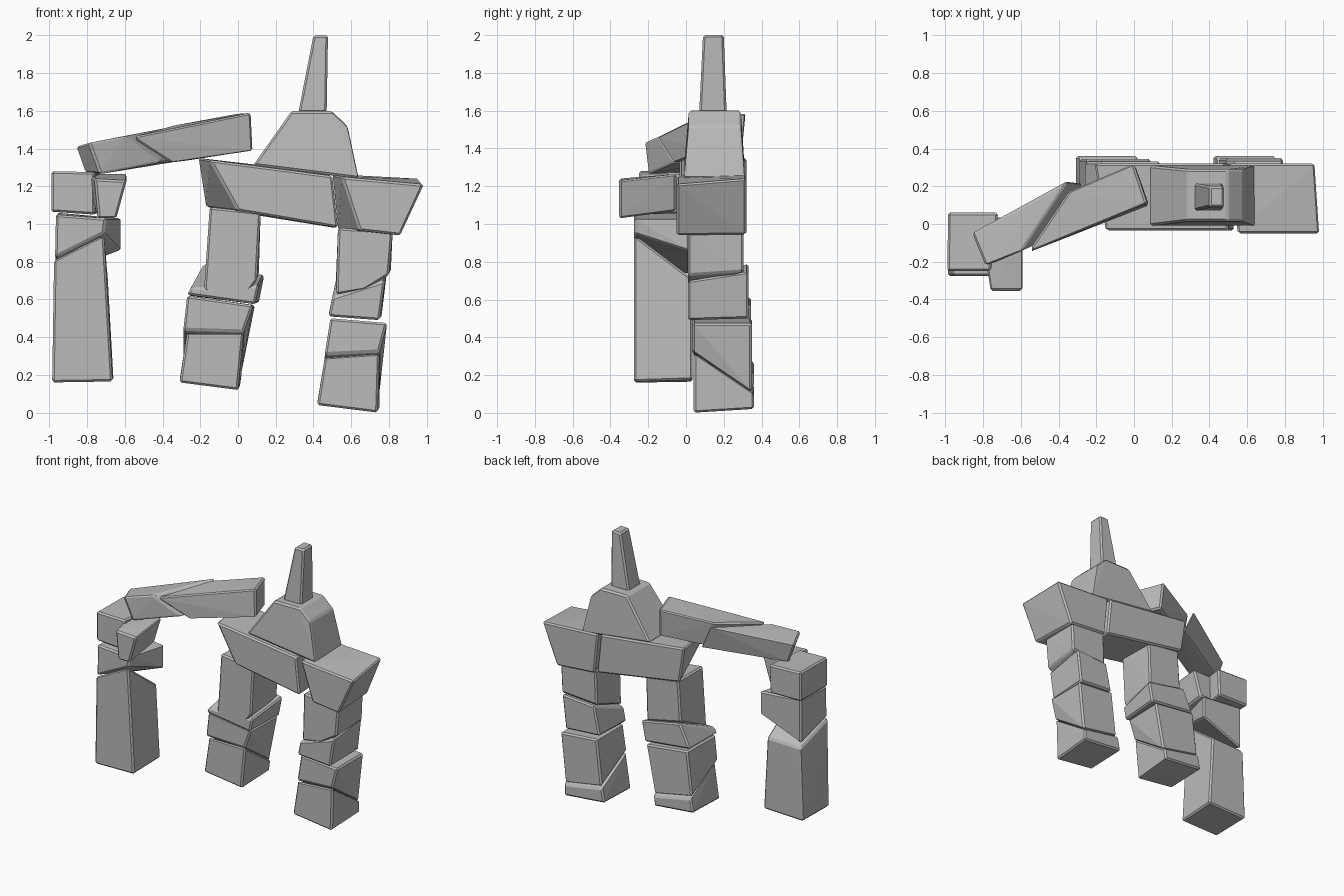
import bpy, bmesh

stone = bpy.data.materials.new("grey stone")
stone.diffuse_color = (0.5, 0.5, 0.5, 1)


def hull(name, pts, bevel=0.011):
    """Chiselled stone: convex block through the corner points, edges chamfered."""
    me = bpy.data.meshes.new(name)
    bm = bmesh.new()
    for p in pts:
        bm.verts.new(p)
    bmesh.ops.convex_hull(bm, input=bm.verts[:])
    bmesh.ops.dissolve_limit(bm, angle_limit=0.03, verts=bm.verts[:], edges=bm.edges[:])
    bmesh.ops.recalc_face_normals(bm, faces=bm.faces[:])
    bm.to_mesh(me)
    bm.free()
    me.materials.append(stone)
    ob = bpy.data.objects.new(name, me)
    bpy.context.collection.objects.link(ob)
    mod = ob.modifiers.new("chamfer", 'BEVEL')
    mod.width = bevel
    mod.segments = 1
    mod.limit_method = 'ANGLE'
    mod.angle_limit = 0.5
    return ob


def block(name, yf, yb, front, back=None):
    """Block from an (x, z) outline at the front and one at the back."""
    back = back or front
    return hull(name, [(x, yf, z) for x, z in front] + [(x, yb, z) for x, z in back])


# Left standing pillar
block("left_pillar_base", -0.275, 0.035,
      [(-0.985, 0.16), (-0.665, 0.165), (-0.71, 0.945), (-0.975, 0.81)],
      [(-0.985, 0.165), (-0.66, 0.175), (-0.69, 0.71), (-0.965, 0.70)])
block("left_pillar_neck", -0.275, 0.02,
      [(-0.97, 0.825), (-0.71, 0.955), (-0.70, 1.03), (-0.965, 1.05)],
      [(-0.96, 0.73), (-0.62, 0.86), (-0.62, 1.03), (-0.96, 1.06)])
block("left_pillar_cap", -0.25, 0.06,
      [(-0.99, 1.065), (-0.76, 1.05), (-0.76, 1.275), (-0.99, 1.28)],
      [(-0.985, 1.065), (-0.73, 1.06), (-0.72, 1.27), (-0.985, 1.28)])
block("left_pillar_bracket", -0.355, -0.05,
      [(-0.74, 1.03), (-0.645, 1.03), (-0.59, 1.23), (-0.76, 1.24)],
      [(-0.74, 1.07), (-0.65, 1.07), (-0.59, 1.265), (-0.81, 1.265)])

# Fallen beam, broken in two, bridging pillar and gate
hull("left_beam_outer", [
    (-0.86, -0.05, 1.41), (-0.79, -0.22, 1.43), (-0.60, -0.145, 1.465), (-0.35, 0.23, 1.515),
    (-0.81, -0.05, 1.27), (-0.73, -0.20, 1.265), (-0.42, -0.06, 1.325), (-0.27, 0.22, 1.34)])
hull("left_beam_inner", [
    (-0.57, -0.155, 1.46), (0.07, 0.11, 1.59), (0.0, 0.32, 1.585), (-0.35, 0.17, 1.52),
    (-0.36, -0.07, 1.325), (0.08, 0.10, 1.39), (0.01, 0.30, 1.38), (-0.28, 0.17, 1.335)])

# Gate lintel, broken in two
block("gate_lintel_left", -0.035, 0.32,
      [(0.0, 1.07), (0.53, 0.98), (0.50, 1.255), (-0.15, 1.34)],
      [(-0.17, 1.09), (0.51, 0.98), (0.48, 1.27), (-0.21, 1.35)])
block("gate_lintel_right", -0.05, 0.32,
      [(0.645, 0.965), (0.86, 0.94), (0.985, 1.21), (0.55, 1.25)],
      [(0.53, 0.97), (0.84, 0.945), (0.96, 1.24), (0.50, 1.265)])

# Roof stone and spire on the lintel
block("roof_stone", 0.0, 0.31,
      [(0.08, 1.30), (0.08, 1.325), (0.64, 1.23), (0.64, 1.26)],
      [(0.08, 1.30), (0.08, 1.325), (0.64, 1.23), (0.64, 1.26)])
roof = bpy.data.objects["roof_stone"]
bpy.data.objects.remove(roof)
hull("roof_stone",
     [(x, y, z) for x, z in ((0.08, 1.31), (0.64, 1.24)) for y in (-0.01, 0.31)] +
     [(x, y, z) for x, z in ((0.285, 1.6), (0.495, 1.6), (0.58, 1.52)) for y in (0.015, 0.29)])
hull("spire",
     [(x, y, 1.59) for x in (0.32, 0.47) for y in (0.07, 0.215)] +
     [(x, y, 2.0) for x in (0.40, 0.477) for y in (0.09, 0.20)])

# Gate legs: four stacked stones each, with slanted breaks
block("middle_leg_top", 0.01, 0.305,
      [(-0.18, 0.645), (0.04, 0.62), (0.10, 0.70), (0.12, 1.06), (-0.15, 1.09)],
      [(-0.17, 0.79), (0.11, 0.73), (0.12, 1.06), (-0.15, 1.09)])
block("middle_leg_upper", 0.01, 0.33,
      [(-0.27, 0.625), (0.09, 0.575), (0.11, 0.67), (-0.25, 0.66)],
      [(-0.26, 0.62), (0.11, 0.58), (0.14, 0.73), (-0.18, 0.79)])
block("middle_leg_lower", 0.035, 0.345,
      [(-0.29, 0.44), (0.03, 0.43), (0.08, 0.57), (-0.27, 0.62)],
      [(-0.29, 0.28), (0.02, 0.22), (0.09, 0.57), (-0.25, 0.61)])
block("middle_leg_foot", 0.04, 0.36,
      [(-0.31, 0.16), (0.0, 0.12), (0.03, 0.425), (-0.27, 0.425)],
      [(-0.31, 0.17), (0.01, 0.14), (0.02, 0.21), (-0.29, 0.27)])

block("right_leg_top", 0.01, 0.305,
      [(0.52, 0.625), (0.67, 0.65), (0.80, 0.73), (0.82, 0.96), (0.53, 0.98)],
      [(0.52, 0.73), (0.81, 0.75), (0.82, 0.96), (0.53, 0.98)])
block("right_leg_upper", 0.01, 0.33,
      [(0.48, 0.51), (0.75, 0.49), (0.78, 0.70), (0.50, 0.61)],
      [(0.48, 0.52), (0.76, 0.50), (0.79, 0.75), (0.525, 0.73)])
block("right_leg_lower", 0.035, 0.35,
      [(0.46, 0.31), (0.75, 0.325), (0.79, 0.475), (0.49, 0.50)],
      [(0.45, 0.16), (0.75, 0.11), (0.79, 0.475), (0.49, 0.50)])
block("right_leg_foot", 0.04, 0.36,
      [(0.42, 0.04), (0.74, 0.0), (0.75, 0.315), (0.46, 0.295)],
      [(0.42, 0.05), (0.75, 0.02), (0.75, 0.10), (0.44, 0.15)])
